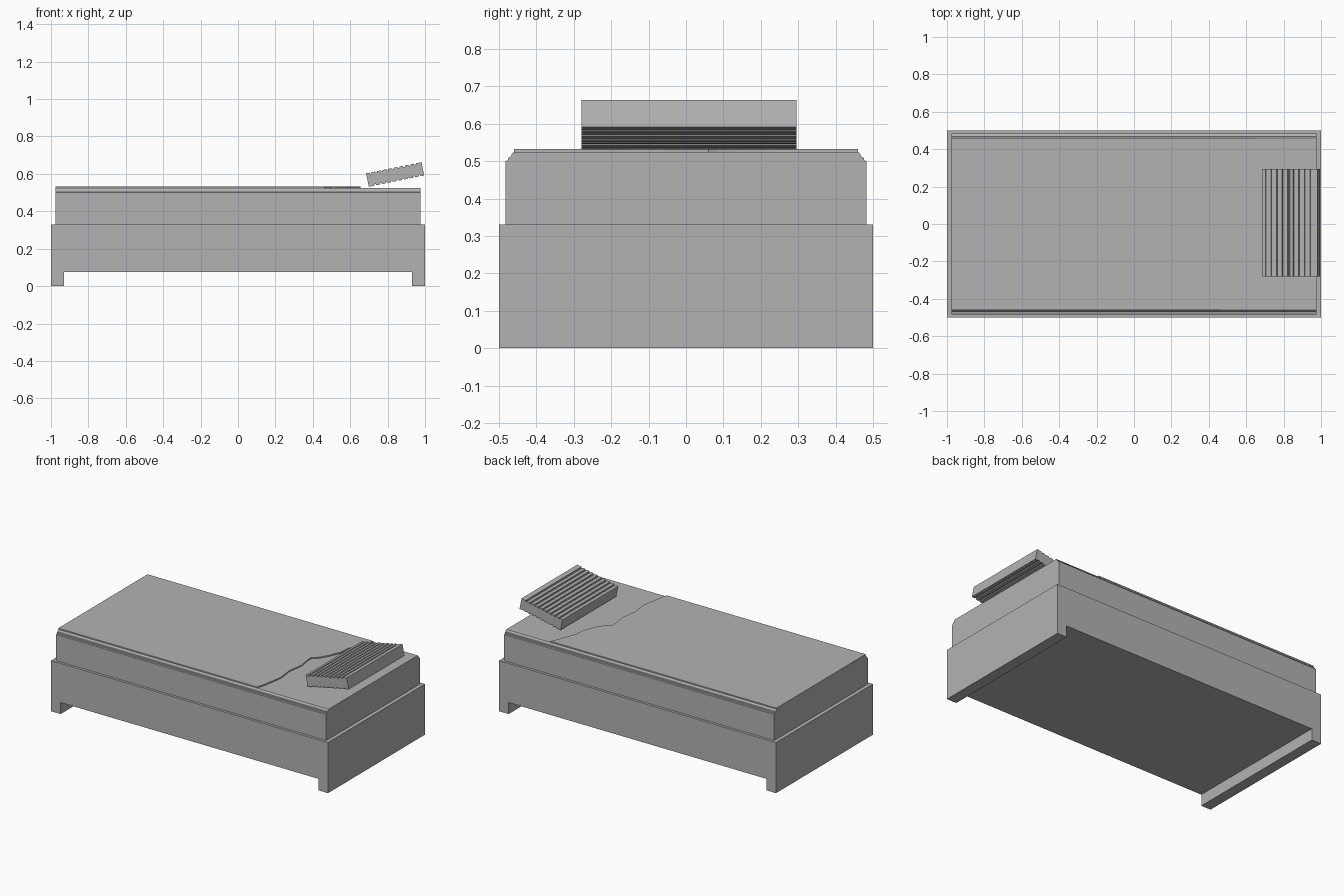
import bpy
import bmesh
import math

if "Cube" in bpy.data.objects:
    bpy.data.objects.remove(bpy.data.objects["Cube"], do_unlink=True)

grey = bpy.data.materials.new("plain_grey")
grey.use_nodes = True
grey.diffuse_color = (0.45, 0.45, 0.45, 1)
grey.node_tree.nodes["Principled BSDF"].inputs["Base Color"].default_value = grey.diffuse_color


def prism(name, outline, start, end, place):
    """Extrude a closed 2D outline from start to end; place maps (a, b, depth) to xyz."""
    bm = bmesh.new()
    face = bm.faces.new([bm.verts.new(place(a, b, start)) for a, b in outline])
    shift = [q - p for p, q in zip(place(0, 0, start), place(0, 0, end))]
    made = bmesh.ops.extrude_face_region(bm, geom=[face])["geom"]
    bmesh.ops.translate(bm, vec=shift, verts=[v for v in made if isinstance(v, bmesh.types.BMVert)])
    bmesh.ops.recalc_face_normals(bm, faces=bm.faces)
    mesh = bpy.data.meshes.new(name)
    bm.to_mesh(mesh)
    bm.free()
    mesh.materials.append(grey)
    obj = bpy.data.objects.new(name, mesh)
    bpy.context.collection.objects.link(obj)
    return obj


def along_x(a, b, d):
    return (d, a, b)


def along_y(a, b, d):
    return (a, d, b)


def along_z(a, b, d):
    return (a, b, d)


# Bed base with a full-width foot at each end
base = [(1, 0), (1, 0.33), (-1, 0.33), (-1, 0), (-0.93, 0), (-0.93, 0.075), (0.93, 0.075), (0.93, 0)]
prism("bed_base", base, -0.5, 0.5, along_y)

# Mattress with stepped long edges
half = [(0.483, 0.33), (0.483, 0.5), (0.476, 0.503), (0.475, 0.51),
        (0.468, 0.512), (0.466, 0.519), (0.46, 0.525)]
prism("mattress", half + [(-y, z) for y, z in reversed(half)], -0.975, 0.975, along_x)

# Thin blanket with an irregular turned edge
edge = [(0.46, -0.46), (0.475, -0.4), (0.497, -0.27), (0.484, -0.16), (0.5, -0.06), (0.487, 0.02),
        (0.485, 0.06), (0.515, 0.085), (0.55, 0.14), (0.585, 0.22), (0.59, 0.29), (0.62, 0.37), (0.655, 0.46)]
prism("blanket", [(-0.975, -0.46)] + edge + [(-0.975, 0.46)], 0.525, 0.533, along_z)

# Ribbed pillow, tilted up towards the head end
ribs, length, thick, depth = 10, 0.302, 0.073, 0.007
pitch = length / ribs
top = []
for i in range(ribs):
    u = -length / 2 + i * pitch
    top += [(u, thick / 2), (u + pitch * 0.62, thick / 2)]
    if i < ribs - 1:
        top += [(u + pitch * 0.7, thick / 2 - depth), (u + pitch * 0.95, thick / 2 - depth)]
top[-1] = (length / 2, thick / 2)
pillow = prism("pillow", top + [(-u, -v) for u, v in top], -0.28, 0.295, along_y)
pillow.location = (0.84, 0, 0.597)
pillow.rotation_euler.y = -math.radians(11.5)
